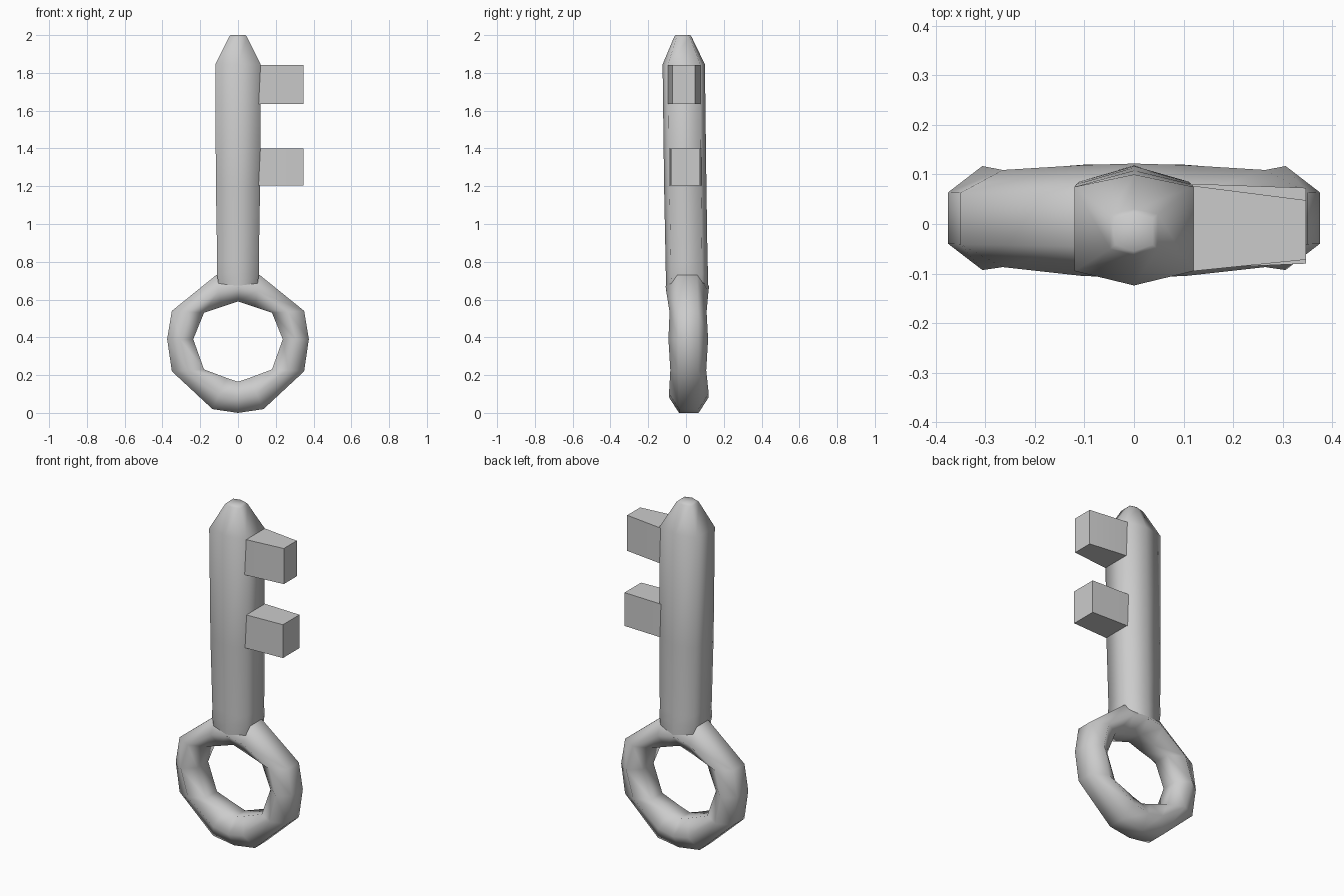
import bpy, bmesh

if "Cube" in bpy.data.objects:
    bpy.data.objects.remove(bpy.data.objects["Cube"])


def make_part(name, rings, closed=False):
    """Skin a list of cross-section loops into one smooth mesh."""
    bm = bmesh.new()
    loops = [[bm.verts.new(p) for p in ring] for ring in rings]
    n = len(loops[0])
    pairs = list(zip(loops, loops[1:]))
    if closed:
        pairs.append((loops[-1], loops[0]))
    for a, b in pairs:
        for i in range(n):
            j = (i + 1) % n
            bm.faces.new((a[i], a[j], b[j], b[i]))
    if not closed:
        bm.faces.new(loops[0])
        bm.faces.new(loops[-1])
    bmesh.ops.recalc_face_normals(bm, faces=bm.faces)
    mesh = bpy.data.meshes.new(name)
    bm.to_mesh(mesh)
    bm.free()
    obj = bpy.data.objects.new(name, mesh)
    bpy.context.collection.objects.link(obj)
    bpy.ops.object.select_all(action='DESELECT')
    obj.select_set(True)
    bpy.context.view_layer.objects.active = obj
    bpy.ops.object.shade_smooth_by_angle(angle=1.35)
    return obj


# Bow: six-sided section swept round the ring
# outer x, outer z, inner x, inner z, y centre, half depth
half = [
    (0.0, 0.75, 0.0, 0.59, 0.007, 0.115),
    (0.115, 0.73, 0.09, 0.56, 0.007, 0.112),
    (0.35, 0.54, 0.18, 0.53, 0.011, 0.098),
    (0.375, 0.39, 0.237, 0.39, 0.012, 0.105),
    (0.35, 0.22, 0.18, 0.23, 0.012, 0.095),
    (0.135, 0.02, 0.06, 0.185, 0.015, 0.105),
    (0.0, 0.0, 0.0, 0.165, 0.015, 0.105),
]
stations = half + [(-a, b, -c, d, e, f) for a, b, c, d, e, f in half[-2:0:-1]]


def bow_section(xo, zo, xi, zi, yc, h):
    xm, zm = (xo + xi) / 2, (zo + zi) / 2
    return [(xo, yc - 0.052, zo), (xo, yc + 0.052, zo), (xm, yc + h, zm),
            (xi, yc + 0.05, zi), (xi, yc - 0.05, zi), (xm, yc - h, zm)]


make_part("bow_ring", [bow_section(*s) for s in stations], closed=True)


# Shaft: six-sided section with ridges front and back, tapering to the tip
def shaft_section(z, hx, y_front, y_back, side_front, side_back):
    return [(0, y_front, z), (hx, side_front, z), (hx, side_back, z),
            (0, y_back, z), (-hx, side_back, z), (-hx, side_front, z)]


make_part("shaft", [shaft_section(*s) for s in (
    (0.66, 0.10, -0.105, 0.118, -0.075, 0.085),
    (0.74, 0.112, -0.107, 0.117, -0.08, 0.085),
    (0.80, 0.11, -0.108, 0.114, -0.08, 0.085),
    (1.20, 0.117, -0.116, 0.108, -0.088, 0.08),
    (1.845, 0.12, -0.124, 0.10, -0.095, 0.075),
    (1.99, 0.048, -0.063, 0.03, -0.05, 0.02),
    (2.00, 0.038, -0.055, 0.022, -0.042, 0.012),
)])


# Bit: two tapered teeth on the right side
def tooth(name, z0, z1, root, end):
    make_part(name, [[(x, y[0], z0), (x, y[1], z0), (x, y[1], z1), (x, y[0], z1)]
                     for x, y in ((0.06, root), (0.12, root), (0.347, end))])


tooth("upper_tooth", 1.635, 1.843, (-0.095, 0.077), (-0.072, 0.048))
tooth("lower_tooth", 1.205, 1.40, (-0.09, 0.081), (-0.08, 0.073))
